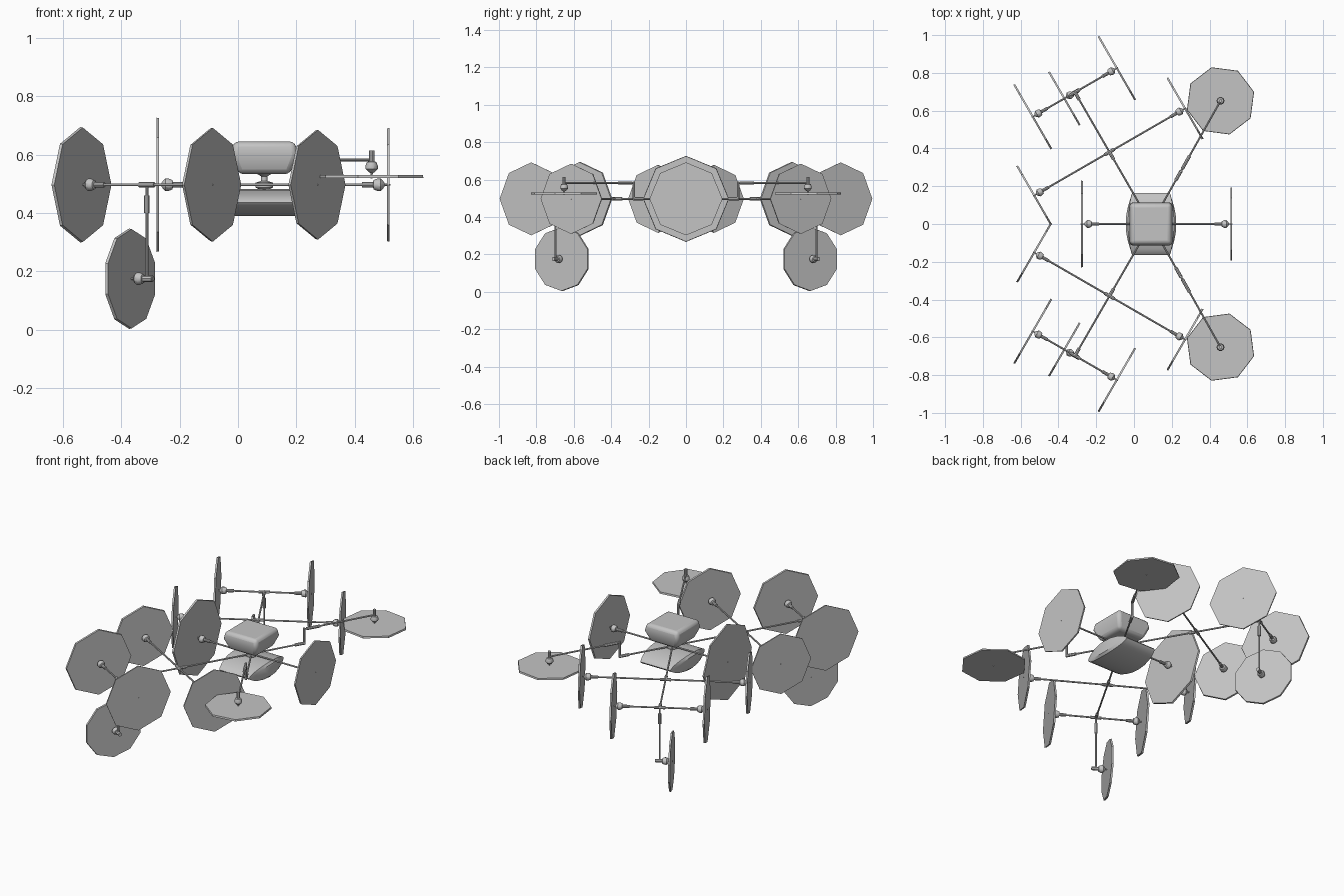
import bpy
import bmesh
import math
from mathutils import Vector

cube = bpy.data.objects.get("Cube")
if cube:
    bpy.data.objects.remove(cube, do_unlink=True)

grey = bpy.data.materials.new("plain grey")
grey.use_nodes = True
grey.diffuse_color = (0.55, 0.55, 0.55, 1)
grey.node_tree.nodes["Principled BSDF"].inputs["Base Color"].default_value = (0.55, 0.55, 0.55, 1)

UP = Vector((0, 0, 1))
HUB_X = 0.09
ARM_Z = 0.497
ROD = 0.005


def finish(name, bm, smooth=False):
    bmesh.ops.recalc_face_normals(bm, faces=bm.faces[:])
    mesh = bpy.data.meshes.new(name)
    bm.to_mesh(mesh)
    bm.free()
    mesh.materials.append(grey)
    ob = bpy.data.objects.new(name, mesh)
    bpy.context.collection.objects.link(ob)
    if smooth:
        bpy.ops.object.select_all(action='DESELECT')
        ob.select_set(True)
        bpy.context.view_layer.objects.active = ob
        bpy.ops.object.shade_smooth_by_angle(angle=math.radians(35))
    return ob


def lathe(name, start, axis, profile, sides=10, up=UP, turn=0.0, smooth=True):
    """Solid of rings (distance along axis, radius) with a first corner along up."""
    axis = Vector(axis).normalized()
    start = Vector(start)
    u = (up - axis * up.dot(axis)).normalized()
    v = axis.cross(u)
    bm = bmesh.new()
    rings = []
    for dist, rad in profile:
        angles = [turn + 2 * math.pi * i / sides for i in range(sides)]
        rings.append([bm.verts.new(start + axis * dist + (u * math.cos(a) + v * math.sin(a)) * rad)
                      for a in angles])
    for low, high in zip(rings, rings[1:]):
        for i in range(sides):
            j = (i + 1) % sides
            bm.faces.new((low[i], low[j], high[j], high[i]))
    bm.faces.new(rings[0])
    bm.faces.new(rings[-1])
    return finish(name, bm, smooth)


def rod(name, a, b, radius=ROD, sides=8):
    a, b = Vector(a), Vector(b)
    axis = b - a
    up = UP if abs(axis.normalized().z) < 0.9 else Vector((1, 0, 0))
    return lathe(name, a, axis, [(0, radius), (axis.length, radius)], sides, up)


def sleeve(name, middle, axis, length, radius=0.009):
    half = Vector(axis).normalized() * length / 2
    return rod(name, Vector(middle) - half, Vector(middle) + half, radius)


def rotor(name, centre, axis, radius, sides=8, turn=0.0):
    """Thin polygon disc with its motor standing behind it."""
    axis = Vector(axis).normalized()
    centre = Vector(centre)
    up = UP if abs(axis.z) < 0.9 else Vector((1, 0, 0))
    t = 0.005
    lathe(name + "_disc", centre, axis, [(-t, radius - 0.002), (t, radius)], sides, up, turn, False)
    lathe(name + "_motor", centre, axis,
          [(-0.09, 0.009), (-0.052, 0.009), (-0.05, 0.016), (-0.038, 0.021), (-0.026, 0.021),
           (-0.016, 0.011), (-0.012, 0.004), (0.007, 0.003)], 10, up)


def bevel(ob, width, segments):
    mod = ob.modifiers.new("Bevel", 'BEVEL')
    mod.width = width
    mod.segments = segments
    mod.limit_method = 'ANGLE'
    mod.angle_limit = math.radians(40)


# Upper body: square box narrowing downwards
bm = bmesh.new()
layers = []
for z, half in ((0.533, 0.088), (0.6, 0.114), (0.645, 0.106)):
    layers.append([bm.verts.new((HUB_X + sx * half, sy * half, z))
                   for sx, sy in ((-1, -1), (1, -1), (1, 1), (-1, 1))])
for low, high in zip(layers, layers[1:]):
    for i in range(4):
        j = (i + 1) % 4
        bm.faces.new((low[i], low[j], high[j], high[i]))
bm.faces.new(layers[0])
bm.faces.new(layers[-1])
bevel(finish("upper_body", bm, True), 0.018, 3)

# Lower body: lens profile run across, bulging at its sides
bm = bmesh.new()
steps = 10
lens = []
for i in range(steps):
    a = math.pi * i / steps
    lens.append((0.165 * math.cos(a), 0.046 * math.sin(a) ** 1.3))
lens += [(-y, -z) for y, z in lens]
sections = []
for side, inset in ((-1, 0.75), (-1, 1.0), (1, 1.0), (1, 0.75)):
    ring = []
    for y, z in lens:
        reach = 0.1 + 0.022 * (1 - (y / 0.165) ** 2) + (0.012 if inset < 1 else 0)
        ring.append(bm.verts.new((HUB_X + side * reach, y * inset, 0.436 + z * inset)))
    sections.append(ring)
for a, b in zip(sections, sections[1:]):
    for i in range(len(lens)):
        j = (i + 1) % len(lens)
        bm.faces.new((a[i], a[j], b[j], b[i]))
bm.faces.new(sections[0])
bm.faces.new(sections[-1])
finish("lower_body", bm, True)

# Hub and post joining the two bodies
lathe("hub", (HUB_X, 0, 0.478), UP,
      [(0, 0.012), (0.01, 0.03), (0.026, 0.03), (0.032, 0.011), (0.048, 0.011), (0.058, 0.028)],
      12, Vector((1, 0, 0)))

# Straight arms along the middle, with a rotor at each end
for name, end, radius in (("right_middle", -0.275, 0.23), ("left_middle", 0.515, 0.195)):
    way = math.copysign(1, end)
    rod(name + "_arm", (HUB_X, 0, ARM_Z), (end - way * 0.07, 0, ARM_Z))
    rotor(name, (end, 0, ARM_Z), (way, 0, 0), radius)

for label, s in (("front", -1), ("back", 1)):
    hub = Vector((HUB_X, 0, ARM_Z))

    # Stepped arm carrying the flat rotor below its raised end
    out = Vector((0.493, 0.87 * s, 0)).normalized()
    knee = hub + out * 0.32
    lift = UP * 0.085
    tip = Vector((0.458, 0.652 * s, ARM_Z + lift.z))
    rod(label + "_step_lower_arm", hub, knee)
    rod(label + "_step_riser", knee - UP * 0.007, knee + lift + UP * 0.007, 0.007)
    rod(label + "_step_upper_arm", knee + lift, tip)
    sleeve(label + "_step_lower_sleeve", knee - out * 0.025, out, 0.06)
    sleeve(label + "_step_upper_sleeve", knee + lift + out * 0.055, out, 0.08)
    rotor(label + "_flat", (tip.x, tip.y, 0.525), -UP, 0.184, 8, math.radians(-105 * s))

    # Long arm with two crossbars
    out = Vector((-0.5, 0.866 * s, 0))
    side = Vector((0.866, 0.5 * s, 0))
    end = hub + out * 0.805
    rod(label + "_long_arm", hub, end)
    for part, along, near, far, r_near, r_far in (("inner", 0.44, 0.46, 0.462, 0.182, 0.188),
                                                  ("outer", 0.805, 0.258, 0.256, 0.198, 0.195)):
        mid = hub + out * along
        rod(f"{label}_{part}_crossbar", mid - side * (near - 0.08), mid + side * (far - 0.08))
        sleeve(f"{label}_{part}_joint", mid, side, 0.06)
        sleeve(f"{label}_{part}_collar", mid - out * 0.02, out, 0.05)
        rotor(f"{label}_{part}_right", mid - side * near, -side, r_near)
        rotor(f"{label}_{part}_left", mid + side * far, side, r_far)

    # Hanging leg with a low rotor
    foot = Vector((end.x, end.y, 0.175))
    rod(label + "_leg", end, foot)
    sleeve(label + "_leg_sleeve", foot + UP * 0.255, UP, 0.06)
    sleeve(label + "_leg_foot", foot, side, 0.045, 0.011)
    rotor(label + "_low", foot - side * 0.065, -side, 0.172, 10)
